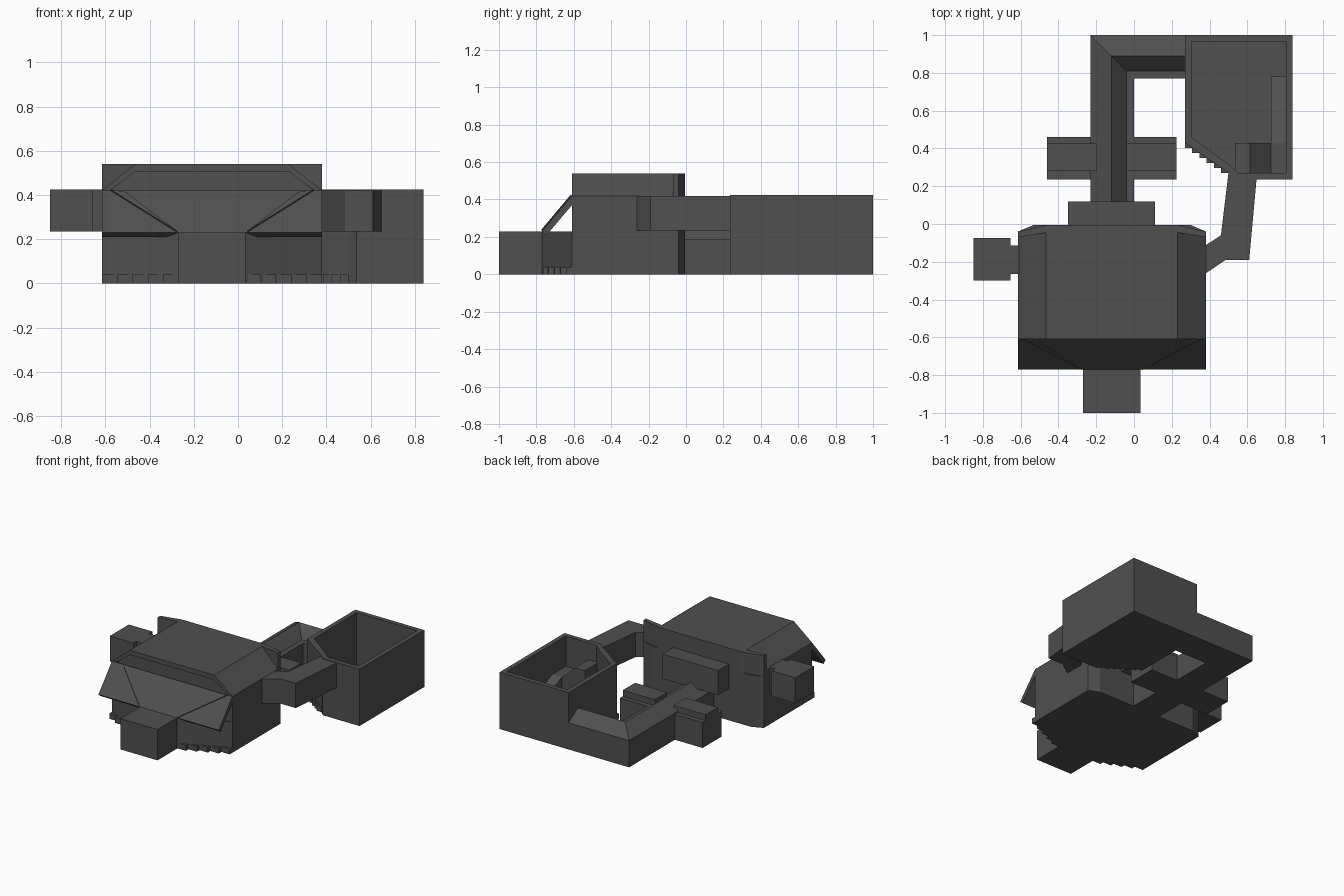
import bpy, bmesh

cube = bpy.data.objects.get("Cube")
if cube:
    bpy.data.objects.remove(cube, do_unlink=True)

grey = bpy.data.materials.new("dark_grey")
grey.use_nodes = True
tone = (0.08, 0.08, 0.08, 1)
grey.diffuse_color = tone
grey.node_tree.nodes["Principled BSDF"].inputs["Base Color"].default_value = tone


def finish(name, bm):
    bmesh.ops.recalc_face_normals(bm, faces=bm.faces)
    mesh = bpy.data.meshes.new(name)
    bm.to_mesh(mesh)
    bm.free()
    mesh.materials.append(grey)
    obj = bpy.data.objects.new(name, mesh)
    bpy.context.collection.objects.link(obj)
    return obj


def loft(name, a, b):
    """Solid between two matching outlines."""
    bm = bmesh.new()
    va = [bm.verts.new(p) for p in a]
    vb = [bm.verts.new(p) for p in b]
    n = len(va)
    bm.faces.new(va)
    bm.faces.new(vb)
    for i in range(n):
        j = (i + 1) % n
        bm.faces.new((va[i], va[j], vb[j], vb[i]))
    return finish(name, bm)


def plan(name, pts, z0, z1):
    return loft(name, [(x, y, z0) for x, y in pts], [(x, y, z1) for x, y in pts])


def box(name, x0, x1, y0, y1, z0, z1):
    return plan(name, [(x0, y0), (x1, y0), (x1, y1), (x0, y1)], z0, z1)


def along_y(name, pts, y0, y1):
    return loft(name, [(x, y0, z) for x, z in pts], [(x, y1, z) for x, z in pts])


def ring_wall(name, outer, inner, z0, z1):
    """Open-topped wall between two outlines."""
    bm = bmesh.new()
    rows = [[bm.verts.new((x, y, z)) for x, y in pts]
            for pts, z in ((outer, z0), (outer, z1), (inner, z1), (inner, z0))]
    n = len(outer)
    for k in range(4):
        for i in range(n):
            j = (i + 1) % n
            bm.faces.new((rows[k][i], rows[k][j], rows[(k + 1) % 4][j], rows[(k + 1) % 4][i]))
    return finish(name, bm)


def stair_edge(name, x0, y0, x1, y1, n):
    """Low stepped foundation along a diagonal, reaching towards -y."""
    dx, dy = (x1 - x0) / n, (y1 - y0) / n
    for i in range(n):
        xa, xb = sorted((x0 + dx * i, x0 + dx * (i + 1)))
        box(f"{name}_{i + 1}", xa, xb, y0 + dy * (i + 1), y0 + 0.03, 0, 0.04)


CX = -0.117           # centre line of the main hall
L, R = -0.615, 0.38   # hall sides
FRONT = -0.61

# Main hall with bowed front and back
plan("hall_body", [(L, FRONT), (-0.27, -0.77), (0.035, -0.77), (R, FRONT),
                   (R, -0.04), (0.30, -0.005), (-0.53, -0.005), (L, -0.04)], 0, 0.23)
plan("hall_upper", [(L, FRONT), (R, FRONT), (R, -0.04), (0.30, -0.005),
                    (-0.53, -0.005), (L, -0.04)], 0.23, 0.385)
stair_edge("front_step_right", L, FRONT, -0.27, -0.765, 5)
stair_edge("front_step_left", R, FRONT, 0.035, -0.765, 5)

# Roof shell with a recessed gable
along_y("roof_shell", [(L, 0.385), (L, 0.42), (-0.465, 0.54), (0.23, 0.54), (R, 0.42),
                       (R, 0.385), (0.345, 0.385), (0.345, 0.42), (0.23, 0.505),
                       (-0.465, 0.505), (-0.58, 0.42), (-0.58, 0.385)], FRONT, -0.04)
along_y("roof_gable", [(-0.58, 0.38), (-0.58, 0.42), (-0.465, 0.505), (0.23, 0.505),
                       (0.345, 0.42), (0.345, 0.38)], FRONT + 0.03, -0.04)

# Rear parapet, folded back at both ends
plan("rear_parapet", [(L, -0.07), (-0.46, -0.045), (0.23, -0.045), (R, -0.07),
                      (R, -0.04), (0.23, -0.005), (-0.46, -0.005), (L, -0.04)], 0.385, 0.54)

# Sloping front canopy and its two ribs
slope = [(FRONT, 0.42), (-0.77, 0.23), (-0.745, 0.21), (FRONT, 0.37)]
loft("front_canopy", [(L, y, z) for y, z in slope], [(R, y, z) for y, z in slope])
for side, name in ((-1, "canopy_rib_right"), (1, "canopy_rib_left")):
    rib = [(CX + side * 0.46, FRONT, 0.42), (CX + side * 0.39, FRONT - 0.01, 0.408),
           (CX + side * 0.16, -0.768, 0.232)]
    loft(name, rib, [(x, y - 0.006, z + 0.006) for x, y, z in rib])

# Attached boxes
box("entrance_porch", -0.27, 0.035, -1.0, -0.75, 0, 0.23)
box("side_pod", -0.85, -0.655, -0.30, -0.075, 0.235, 0.425)
box("side_pod_neck", -0.655, -0.60, -0.265, -0.115, 0.235, 0.425)
box("rear_bay", -0.35, 0.11, -0.02, 0.12, 0.235, 0.42)

# L-shaped corridor swept with a ridged section
section = [(0, 0), (0, 0.20), (0.11, 0.27), (0.19, 0.19), (0.23, 0.19), (0.23, 0)]
start = [(-0.23 + d, -0.02, z) for d, z in section]
corner = [(-0.23 + d, 1 - d, z) for d, z in section]
end = [(0.29, 1 - d, z) for d, z in section]
loft("corridor_long", start, corner)
loft("corridor_back", corner, end)

# Cross rooms on the corridor
for name, x0, x1, c0, c1 in (("cross_room_right", -0.46, -0.20, -0.46, -0.195),
                             ("cross_room_left", -0.03, 0.225, -0.04, 0.225)):
    box(name, x0, x1, 0.235, 0.46, 0, 0.19)
    box(name + "_cap", c0, c1, 0.28, 0.425, 0.19, 0.235)

# Open-topped annex with a cut corner
outer = [(0.27, 0.43), (0.5, 0.27), (0.535, 0.235), (0.84, 0.235), (0.84, 1), (0.27, 1)]
inner = [(0.305, 0.46), (0.51, 0.31), (0.55, 0.27), (0.805, 0.27), (0.805, 0.965), (0.305, 0.965)]
ring_wall("annex_wall", outer, inner, 0, 0.425)
plan("annex_floor", inner, 0, 0.04)
stair_edge("annex_step", 0.27, 0.43, 0.5, 0.27, 6)

# Landing and ramp inside the annex
along_y("annex_landing", [(0.535, 0.04), (0.535, 0.30), (0.615, 0.30), (0.725, 0.20),
                          (0.805, 0.20), (0.805, 0.04)], 0.27, 0.43)
loft("annex_ramp", [(0.725, 0.43, 0.04), (0.805, 0.43, 0.04), (0.805, 0.43, 0.20), (0.725, 0.43, 0.20)],
     [(0.725, 0.78, 0.04), (0.805, 0.78, 0.04), (0.805, 0.78, 0.05), (0.725, 0.78, 0.05)])

# Raised bent passage from hall to annex
plan("raised_passage", [(0.36, -0.275), (0.485, -0.19), (0.61, -0.19), (0.65, 0.25),
                        (0.5, 0.27), (0.46, -0.06), (0.36, -0.125)], 0.235, 0.42)
